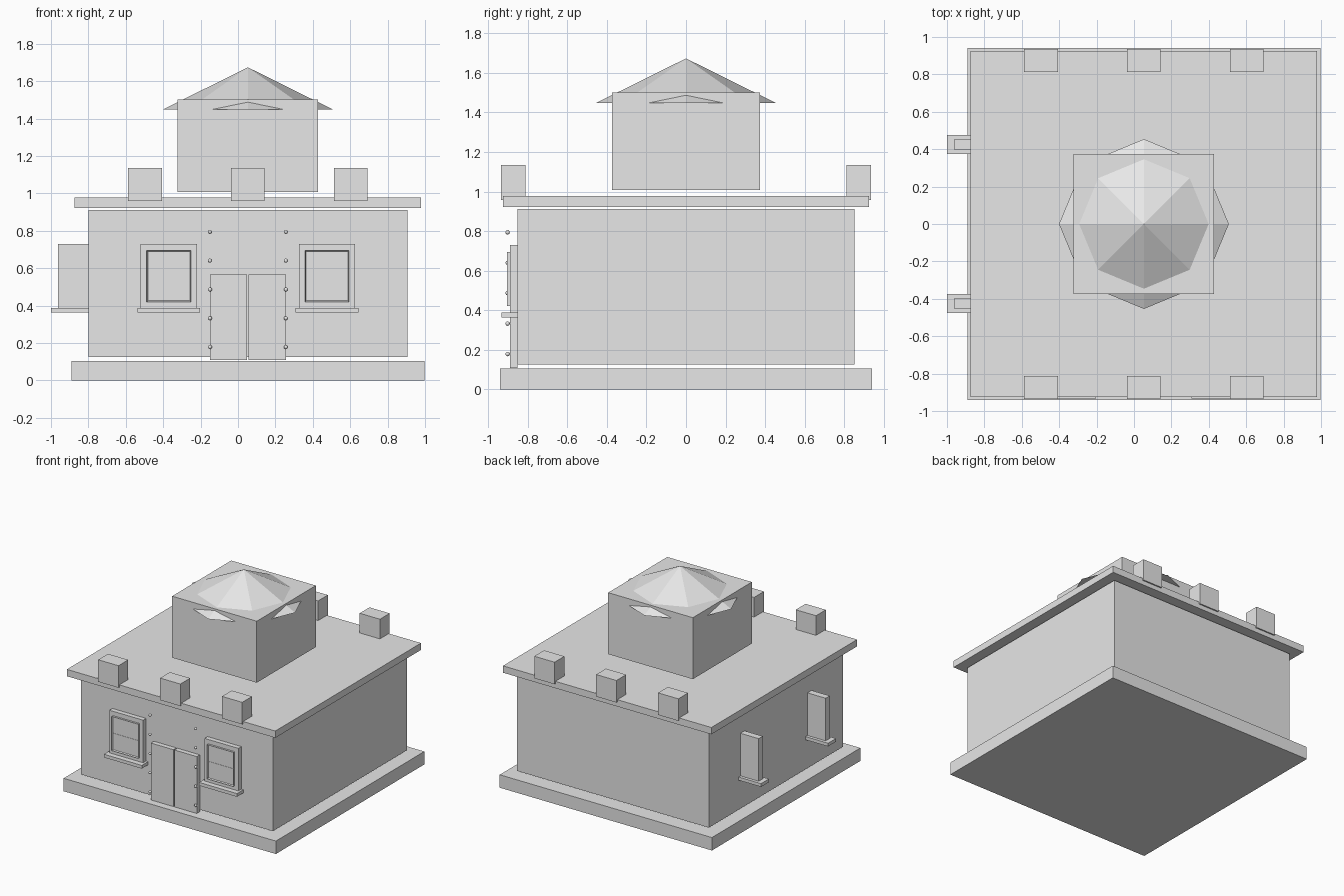
import bpy
import bmesh
from mathutils import Vector

cube = bpy.data.objects.get("Cube")
if cube:
    bpy.data.objects.remove(cube, do_unlink=True)

CX = 0.053       # middle of the building
WALL = -0.852    # front wall plane

stone = bpy.data.materials.new("plain_grey")
stone.use_nodes = True
grey = (0.8, 0.8, 0.8, 1)
stone.diffuse_color = grey
stone.node_tree.nodes["Principled BSDF"].inputs["Base Color"].default_value = grey


def finish(name, bm):
    mesh = bpy.data.meshes.new(name)
    bm.to_mesh(mesh)
    bm.free()
    mesh.materials.append(stone)
    obj = bpy.data.objects.new(name, mesh)
    bpy.context.collection.objects.link(obj)
    return obj


def box_mesh(low, high):
    low, high = Vector(low), Vector(high)
    bm = bmesh.new()
    bmesh.ops.create_cube(bm, size=1)
    bmesh.ops.scale(bm, vec=high - low, verts=bm.verts)
    bmesh.ops.translate(bm, vec=(low + high) / 2, verts=bm.verts)
    return bm


def box(name, low, high):
    return finish(name, box_mesh(low, high))


def block(name, hx, hy, z0, z1):
    return box(name, (CX - hx, -hy, z0), (CX + hx, hy, z1))


# Main masses, separated by narrow shadow gaps
block("foundation", 0.943, 0.942, 0, 0.104)
block("walls", 0.853, 0.852, 0.125, 0.912)
block("roof_slab", 0.926, 0.925, 0.922, 0.977)
block("tower", 0.376, 0.375, 1.008, 1.502)

# Eight-sided tower cap
bm = bmesh.new()
bmesh.ops.create_cone(bm, cap_ends=True, segments=8, radius1=0.454,
                      radius2=0, depth=0.225)
bmesh.ops.translate(bm, vec=(CX, 0, 1.561), verts=bm.verts)
finish("tower_cap", bm)

# Roof edge blocks, three at the front and three at the back
for side, label in ((-1, "front"), (1, "back")):
    for i in (-1, 0, 1):
        x, y = CX + i * 0.55, side * 0.874
        box(f"{label}_roof_block", (x - 0.09, y - 0.062, 0.958),
            (x + 0.09, y + 0.062, 1.135))


def front_window(x):
    box("window_frame", (x - 0.15, -0.89, 0.385), (x + 0.15, WALL, 0.73))
    box("window_sill", (x - 0.168, -0.933, 0.362), (x + 0.168, WALL, 0.388))
    # Sash with a recessed pane
    bm = box_mesh((x - 0.118, -0.906, 0.42), (x + 0.118, -0.88, 0.695))
    bm.normal_update()
    front = [f for f in bm.faces if f.normal.y < -0.9]
    bmesh.ops.inset_region(bm, faces=front, thickness=0.008)
    bmesh.ops.translate(bm, vec=(0, 0.01, 0), verts=front[0].verts)
    finish("window_sash", bm)
    box("window_bar", (x - 0.11, -0.898, 0.555), (x + 0.11, -0.89, 0.559))


for side in (-1, 1):
    front_window(CX + side * 0.423)

    # Double door leaf
    near, far = sorted((CX + side * 0.004, CX + side * 0.204))
    box("door_leaf", (near, -0.89, 0.108), (far, WALL, 0.565))

    # Column of studs beside the door
    for k in range(5):
        bm = bmesh.new()
        bmesh.ops.create_uvsphere(bm, u_segments=12, v_segments=8, radius=0.011)
        bmesh.ops.translate(
            bm, vec=(CX + side * 0.203, -0.902, 0.178 + k * 0.154), verts=bm.verts)
        for face in bm.faces:
            face.smooth = True
        finish("door_stud", bm)

    # Projecting fin and ledge on the right wall
    y = side * 0.425
    box("side_fin", (-0.962, y - 0.026, 0.385), (-0.79, y + 0.026, 0.73))
    box("side_ledge", (-1, y - 0.05, 0.362), (-0.79, y + 0.05, 0.388))
